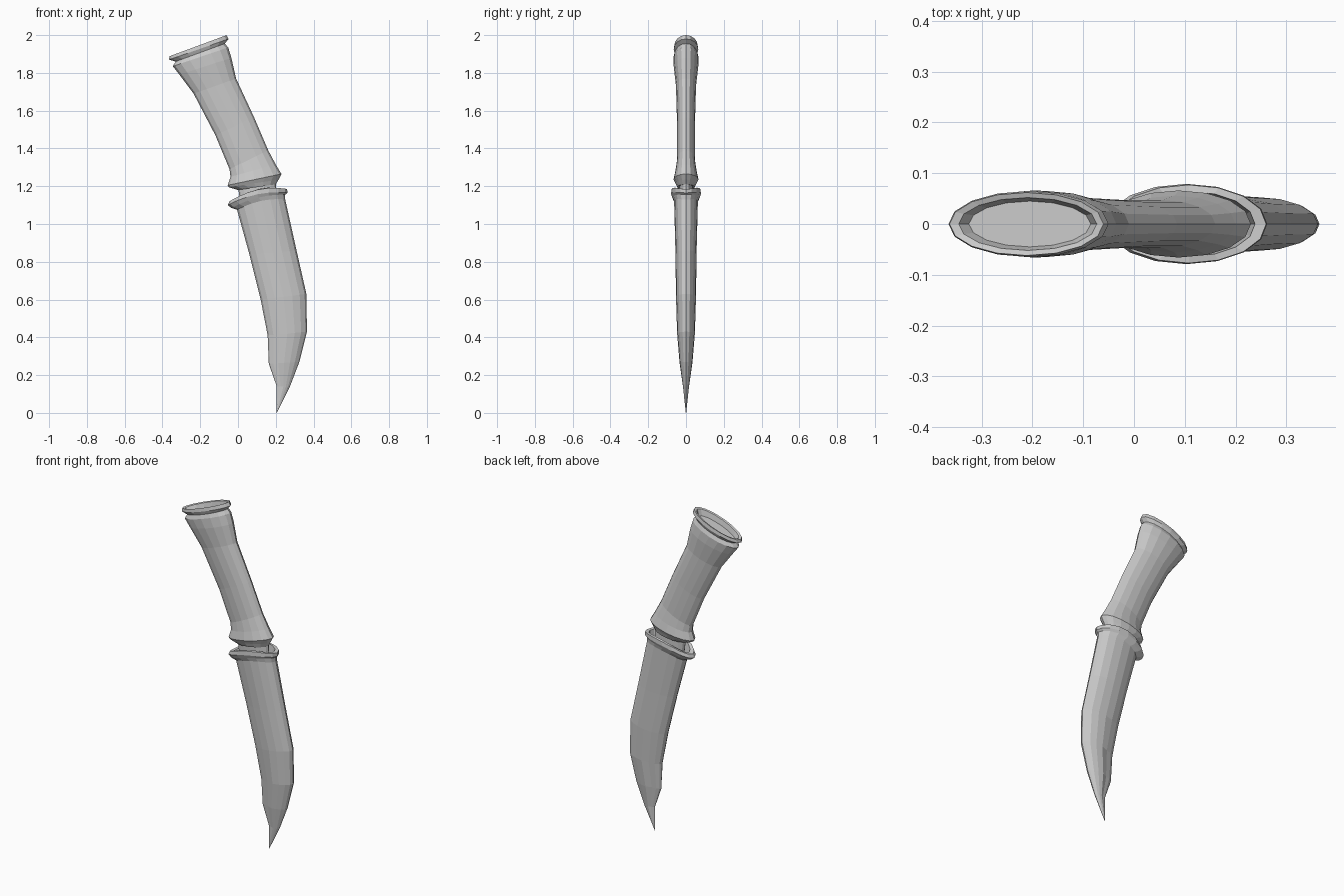
import bpy, bmesh
from math import cos, sin, pi

SIDES = 16

def loft(name, rings):
    """Skin oval rings: left x,z / right x,z / half thickness / side lift / front-edge pinch."""
    bm = bmesh.new()
    loops = []
    for lx, lz, rx, rz, w, lift, pinch in rings:
        loop = []
        for i in range(SIDES):
            a = 2 * pi * i / SIDES
            c, s = cos(a), sin(a)
            y = w * s * (pinch if c < -0.1 else 1)
            loop.append(bm.verts.new(((lx + rx) / 2 + c * (rx - lx) / 2, y,
                                      (lz + rz) / 2 + c * (rz - lz) / 2 + lift * s * s)))
        loops.append(loop)
    for a, b in zip(loops, loops[1:]):
        for i in range(SIDES):
            j = (i + 1) % SIDES
            bm.faces.new((a[i], a[j], b[j], b[i]))
    bm.faces.new(loops[0][::-1])
    bm.faces.new(loops[-1])
    bmesh.ops.recalc_face_normals(bm, faces=bm.faces)
    mesh = bpy.data.meshes.new(name)
    bm.to_mesh(mesh)
    bm.free()
    ob = bpy.data.objects.new(name, mesh)
    bpy.context.collection.objects.link(ob)
    return ob

# Curved grip with flared collar at the bottom and recessed pommel at the top
grip = [
    (0.00, 1.18, 0.20, 1.21, 0.046),
    (-0.05, 1.195, 0.215, 1.235, 0.056),
    (-0.055, 1.205, 0.23, 1.265, 0.066),
    (-0.04, 1.25, 0.20, 1.315, 0.056),
    (-0.045, 1.29, 0.16, 1.39, 0.047),
    (-0.12, 1.47, 0.085, 1.565, 0.047),
    (-0.235, 1.69, -0.01, 1.77, 0.053),
    (-0.31, 1.79, -0.035, 1.88, 0.065),
    (-0.345, 1.835, -0.052, 1.935, 0.066),
    (-0.33, 1.86, -0.07, 1.955, 0.057),
    (-0.365, 1.87, -0.05, 1.98, 0.065),
    (-0.363, 1.888, -0.06, 2.0, 0.062),
    (-0.345, 1.89, -0.073, 1.993, 0.052),
    (-0.325, 1.865, -0.085, 1.955, 0.045),
]
loft("grip", [r + (0, 1) for r in grip])

# Short blade neck bridging the grip and sheath
neck = [(0.02, 1.05, 0.21, 1.07, 0.036), (0.00, 1.20, 0.20, 1.23, 0.036)]
loft("blade_neck", [r + (0, 1) for r in neck])

# Curved sheath with pinched tip and wavy rolled mouth
loft("sheath", [
    (0.204, 0.0, 0.206, 0.0, 0.001, 0, 1),
    (0.205, 0.14, 0.275, 0.14, 0.016, 0, 0.7),
    (0.163, 0.26, 0.325, 0.27, 0.034, 0, 0.65),
    (0.157, 0.41, 0.365, 0.43, 0.047, 0, 0.85),
    (0.12, 0.60, 0.362, 0.63, 0.053, 0, 1),
    (0.06, 0.84, 0.31, 0.86, 0.056, 0, 1),
    (-0.005, 1.075, 0.25, 1.13, 0.063, 0.02, 1),
    (-0.035, 1.085, 0.25, 1.155, 0.071, 0.02, 1),
    (-0.055, 1.10, 0.262, 1.165, 0.079, 0.025, 1),
    (-0.045, 1.12, 0.26, 1.185, 0.077, 0.03, 1),
    (-0.02, 1.125, 0.238, 1.185, 0.064, 0.03, 1),
    (0.00, 1.06, 0.23, 1.10, 0.052, 0.02, 1),
])
